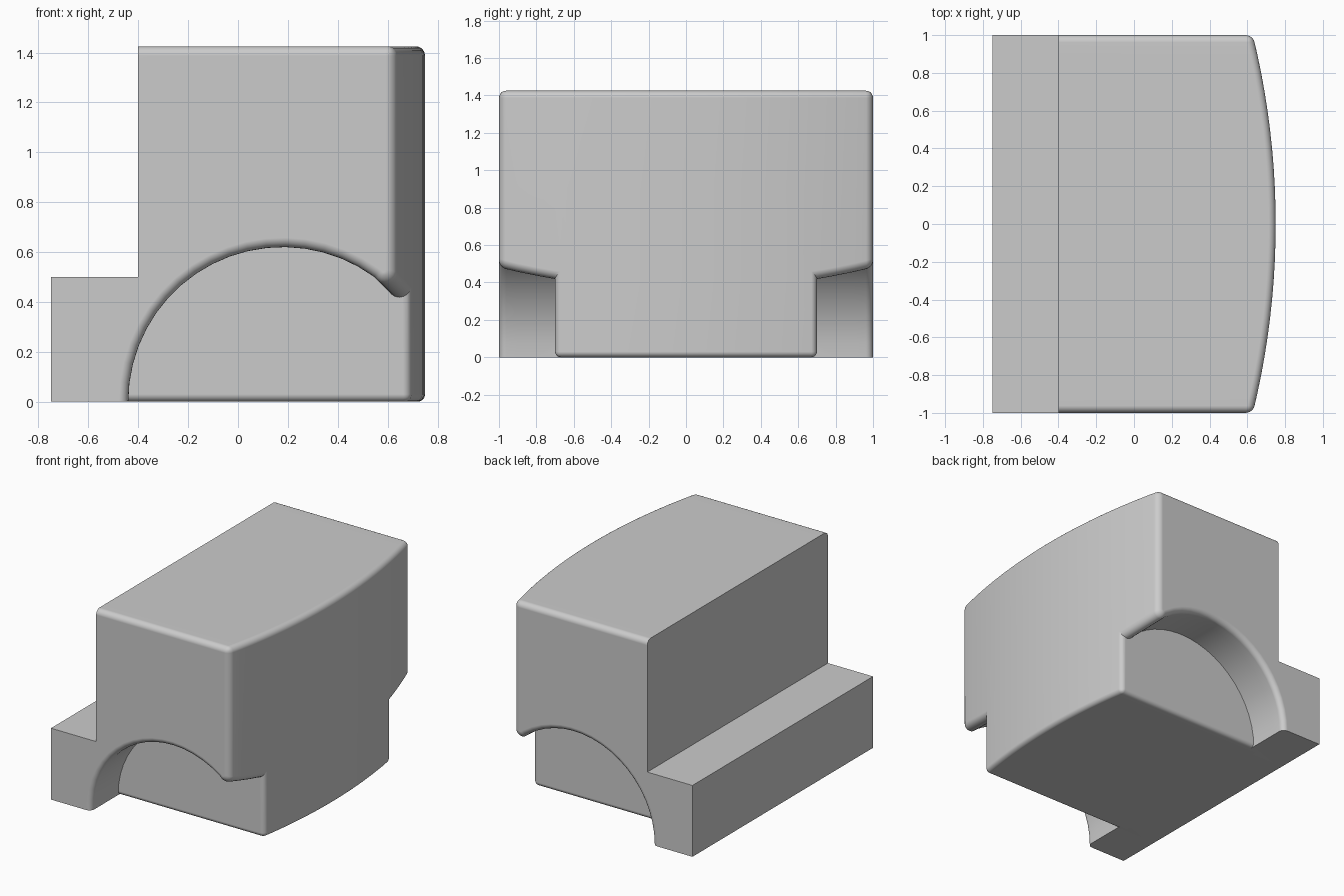
import bpy, bmesh, math

cube = bpy.data.objects.get("Cube")
if cube:
    bpy.data.objects.remove(cube, do_unlink=True)

HEIGHT, STEP_H, WALL_X = 1.425, 0.5, -0.4
ARCH_X, ARCH_R, ARCH_END = 0.18, 0.62, 0.545
WELL_Y, LIP_R = 0.7, 0.045

grey = bpy.data.materials.new("light_grey")
grey.use_nodes = True
grey.diffuse_color = (0.6, 0.6, 0.6, 1)
grey.node_tree.nodes["Principled BSDF"].inputs["Base Color"].default_value = grey.diffuse_color


def nose_x(y):
    """Bowed end wall, furthest out in the middle."""
    return 0.75 - 4.2 + math.sqrt(4.2 ** 2 - y * y)


def loft(name, profile, half_width, is_round, radius):
    """Skin profile(y) across the width, then round the edges chosen by is_round."""
    count = round(half_width * 10)
    ys = [i / 10 for i in range(-count, count + 1)]
    bm = bmesh.new()
    rings = [[bm.verts.new((x, y, z)) for x, z in profile(y)] for y in ys]
    n = len(rings[0])
    for a, b in zip(rings, rings[1:]):
        for i in range(n):
            j = (i + 1) % n
            bm.faces.new((a[i], a[j], b[j], b[i]))
    bm.faces.new(rings[0])
    bm.faces.new(rings[-1])
    bmesh.ops.recalc_face_normals(bm, faces=bm.faces)
    edges = [e for e in bm.edges if is_round(*(v.co for v in e.verts))]
    bmesh.ops.bevel(bm, geom=edges, offset=radius, segments=5, profile=0.5,
                    affect='EDGES', clamp_overlap=False)
    bmesh.ops.recalc_face_normals(bm, faces=bm.faces)
    mesh = bpy.data.meshes.new(name)
    bm.to_mesh(mesh)
    bm.free()
    mesh.materials.append(grey)
    obj = bpy.data.objects.new(name, mesh)
    bpy.context.collection.objects.link(obj)
    return obj


# Stepped body with the wheel arch and its rounded lip
def body_profile(y):
    points = [(-0.75, 0)]
    start, steps = math.pi, 18
    end = math.acos((ARCH_END - ARCH_X) / ARCH_R)
    for i in range(steps + 1):
        a = start + (end - start) * i / steps
        points.append((ARCH_X + ARCH_R * math.cos(a), ARCH_R * math.sin(a)))
    x, arch_z = nose_x(y), points[-1][1]
    tip_z = arch_z - (x - ARCH_END)
    reach = LIP_R / math.sin(math.pi / 8)
    cx = x - LIP_R
    cz = tip_z + reach * math.cos(math.pi / 8)
    for i in range(7):
        a = math.radians(-135 + 135 * i / 6)
        points.append((cx + LIP_R * math.cos(a), cz + LIP_R * math.sin(a)))
    return points + [(x, HEIGHT), (WALL_X, HEIGHT), (WALL_X, STEP_H), (-0.75, STEP_H)]


def body_round(a, b):
    mid = (a + b) / 2
    on_side = abs(a.y) > 0.99 and a.y == b.y
    top_nose = min(a.z, b.z) > HEIGHT - 0.01 and min(a.x, b.x) > 0.5
    outline = on_side and mid.x > WALL_X + 0.01
    arch_foot = on_side and mid.z < STEP_H - 0.1 and mid.x > -0.5
    return outline or arch_foot or top_nose


body = loft("body", body_profile, 1.0, body_round, 0.038)


# Narrower core between the wheel wells
def core_profile(y):
    x = nose_x(y)
    return [(-0.5, 0), (x, 0), (x, 0.9), (-0.3, 0.9), (-0.3, 0.45), (-0.5, 0.45)]


def core_round(a, b):
    on_side = abs(a.y) > WELL_Y - 0.01 and a.y == b.y
    bottom = max(a.z, b.z) < 0.01
    nose = min(a.x, b.x) > 0.5
    return (bottom and (on_side or nose)) or (on_side and nose)


core = loft("core_helper", core_profile, WELL_Y, core_round, 0.03)

# Join the core to the body as one solid
union = body.modifiers.new("join_core", 'BOOLEAN')
union.operation = 'UNION'
union.solver = 'EXACT'
union.object = core
bpy.ops.object.select_all(action='DESELECT')
bpy.context.view_layer.objects.active = body
body.select_set(True)
bpy.ops.object.modifier_apply(modifier=union.name)
bpy.data.objects.remove(core, do_unlink=True)
bpy.ops.object.shade_smooth_by_angle(angle=math.radians(30))
weighted = body.modifiers.new("flat_panels", 'WEIGHTED_NORMAL')
weighted.keep_sharp = True
